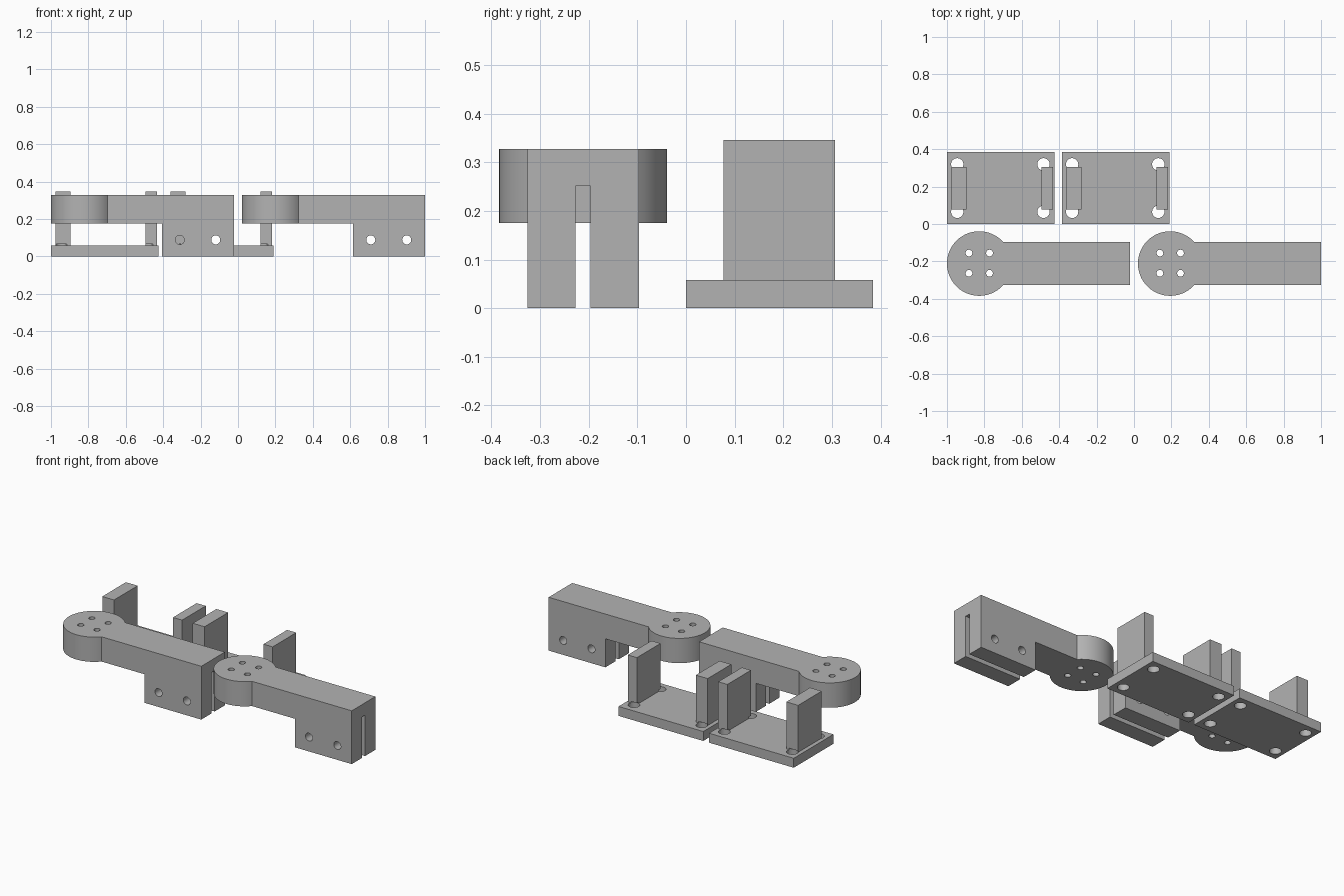
import bpy, bmesh, math

if "Cube" in bpy.data.objects:
    bpy.data.objects.remove(bpy.data.objects["Cube"])

grey = bpy.data.materials.new("grey")
grey.diffuse_color = (0.45, 0.45, 0.45, 1)
grey.use_nodes = True
grey.node_tree.nodes["Principled BSDF"].inputs["Base Color"].default_value = grey.diffuse_color


def prism(name, outline, z0, z1):
    """Extrude a plan outline from z0 up to z1."""
    bm = bmesh.new()
    base = bm.faces.new([bm.verts.new((x, y, z0)) for x, y in outline])
    top = bmesh.ops.extrude_face_region(bm, geom=[base])["geom"]
    verts = [v for v in top if isinstance(v, bmesh.types.BMVert)]
    bmesh.ops.translate(bm, verts=verts, vec=(0, 0, z1 - z0))
    bmesh.ops.recalc_face_normals(bm, faces=bm.faces)
    mesh = bpy.data.meshes.new(name)
    bm.to_mesh(mesh)
    bm.free()
    mesh.materials.append(grey)
    obj = bpy.data.objects.new(name, mesh)
    bpy.context.collection.objects.link(obj)
    return obj


def box(name, x0, x1, y0, y1, z0, z1):
    return prism(name, [(x0, y0), (x1, y0), (x1, y1), (x0, y1)], z0, z1)


def rod(name, x, y, r, z0, z1, n=32):
    pts = [(x + r * math.cos(2 * math.pi * i / n), y + r * math.sin(2 * math.pi * i / n))
           for i in range(n)]
    return prism(name, pts, z0, z1)


def combine(obj, tool, operation):
    """Apply a boolean and discard the helper object."""
    tool.hide_render = True
    mod = obj.modifiers.new("boolean", "BOOLEAN")
    mod.operation, mod.solver, mod.object = operation, "EXACT", tool
    bpy.context.view_layer.objects.active = obj
    bpy.ops.object.modifier_apply(modifier=mod.name)
    bpy.data.objects.remove(tool)


def finish(obj):
    bpy.ops.object.select_all(action="DESELECT")
    obj.select_set(True)
    bpy.context.view_layer.objects.active = obj
    bpy.ops.object.shade_smooth_by_angle(angle=math.radians(30))


def make_arm(name, dx):
    cx, cy, r, half = -0.8275 + dx, -0.2115, 0.1725, 0.1145
    end, foot, under, top = -0.021 + dx, -0.406 + dx, 0.175, 0.327
    # round head running into a straight bar
    a0 = math.asin(half / r)
    n = 72
    arc = [a0 + (2 * math.pi - 2 * a0) * i / n for i in range(n + 1)]
    outline = [(end, cy - half), (end, cy + half)]
    outline += [(cx + r * math.cos(a), cy + r * math.sin(a)) for a in arc]
    arm = prism(name, outline, 0, top)
    # clear the space beneath everything but the foot
    combine(arm, box("under_cutter", cx - 0.5, foot, cy - 0.5, cy + 0.5, -0.1, under),
            "DIFFERENCE")
    # lengthwise slot in the foot
    combine(arm, box("slot_cutter", foot - 0.001, end + 0.1, cy - 0.0155, cy + 0.0155, -0.1, 0.251),
            "DIFFERENCE")
    # four holes through the head
    for sx in (-1, 1):
        for sy in (-1, 1):
            combine(arm, rod("head_hole_cutter", cx + sx * 0.055, cy + 0.002 + sy * 0.054,
                             0.018, 0.1, 0.4), "DIFFERENCE")
    # two bolt holes across the foot
    for x in (-0.311, -0.119):
        cutter = rod("bolt_hole_cutter", 0, 0, 0.024, -0.3, 0.3)
        cutter.rotation_euler.x = math.pi / 2
        cutter.location = (x + dx, cy, 0.088)
        combine(arm, cutter, "DIFFERENCE")
    finish(arm)


def make_base(name, dx):
    # flat plate with two uprights
    base = box(name, -1 + dx, -0.425 + dx, 0, 0.384, 0, 0.058)
    for x0, x1 in ((-0.975, -0.895), (-0.495, -0.433)):
        combine(base, box("upright", x0 + dx, x1 + dx, 0.077, 0.306, 0.03, 0.346), "UNION")
    # corner holes, nicking the feet of the uprights
    for x in (-0.945, -0.484):
        for y in (0.065, 0.319):
            combine(base, rod("corner_hole_cutter", x + dx, y, 0.033, -0.1, 0.067),
                    "DIFFERENCE")
    finish(base)


make_arm("left_arm", 0)
make_arm("right_arm", 1.021)
make_base("left_base", 0)
make_base("right_base", 0.614)
